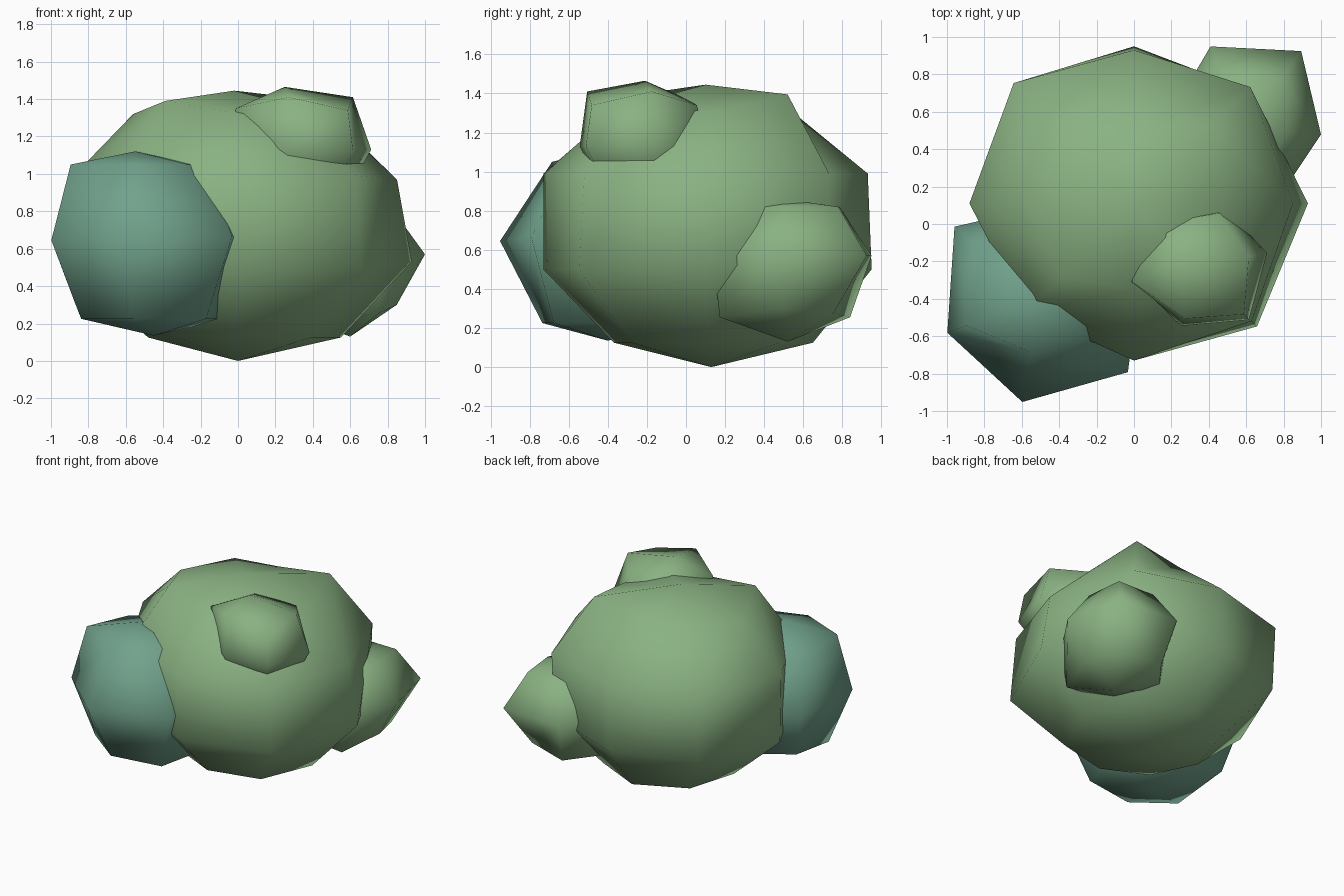
import bpy, bmesh
from math import cos, sin, radians, tau

if "Cube" in bpy.data.objects:
    bpy.data.objects.remove(bpy.data.objects["Cube"])


def make_material(name, rgb):
    mat = bpy.data.materials.new(name)
    mat.use_nodes = True
    colour = (*rgb, 1)
    mat.diffuse_color = colour
    mat.node_tree.nodes["Principled BSDF"].inputs["Base Color"].default_value = colour
    return mat


def make_clump(name, mat, centre, phase, rings, bottom, top):
    """Low-poly uneven ball: rings of (height, radii, lifted corners) closed by two poles."""
    bm = bmesh.new()
    cx, cy = centre
    count = len(rings[0][1])
    layers = []
    for z, radii, lifts in rings:
        layer = []
        for i, radius in enumerate(radii):
            angle = radians(phase) + tau * i / count
            layer.append(bm.verts.new((cx + radius * cos(angle),
                                       cy + radius * sin(angle),
                                       z + lifts.get(i, 0))))
        layers.append(layer)
    low, high = bm.verts.new(bottom), bm.verts.new(top)
    for i in range(count):
        j = (i + 1) % count
        bm.faces.new((low, layers[0][j], layers[0][i]))
        bm.faces.new((high, layers[-1][i], layers[-1][j]))
        for a, b in zip(layers, layers[1:]):
            bm.faces.new((a[i], a[j], b[j], b[i]))
    bmesh.ops.recalc_face_normals(bm, faces=bm.faces)
    for face in bm.faces:
        face.smooth = True
    mesh = bpy.data.meshes.new(name)
    bm.to_mesh(mesh)
    bm.free()
    mesh.materials.append(mat)
    obj = bpy.data.objects.new(name, mesh)
    bpy.context.collection.objects.link(obj)
    return obj


leaf_green = make_material("leaf green", (0.255, 0.445, 0.225))
teal_green = make_material("teal green", (0.165, 0.36, 0.26))

# Large central mass of foliage
make_clump("main_foliage", leaf_green, (0, 0.11), 0,
           [(0.125, [0.55, 0.52, 0.54, 0.52, 0.48, 0.46, 0.48, 0.55], {}),
            (0.5, [0.93, 0.86, 0.84, 0.89, 0.87, 0.82, 0.84, 0.93], {0: 0.03, 4: -0.03}),
            (0.99, [0.85, 0.88, 0.82, 0.91, 0.88, 0.82, 0.84, 0.89], {0: -0.02}),
            (1.35, [0.5, 0.58, 0.38, 0.5, 0.56, 0.55, 0.46, 0.5],
             {0: -0.05, 1: 0.045, 3: -0.02, 4: -0.03, 5: 0.04, 6: -0.03})],
           (0, 0.13, 0), (-0.02, 0.1, 1.445))

# Teal clump at the front
make_clump("front_clump", teal_green, (-0.5, -0.4), 20,
           [(0.225, [0.45, 0.4, 0.48, 0.36, 0.34, 0.43], {2: 0.075}),
            (0.645, [0.58, 0.52, 0.6, 0.53, 0.56, 0.61], {5: 0.02}),
            (1.05, [0.36, 0.36, 0.45, 0.42, 0.29, 0.3], {2: -0.07})],
           (-0.45, -0.4, 0.135), (-0.55, -0.4, 1.12))

# Clump at the back on the left side
make_clump("back_clump", leaf_green, (0.6, 0.52), -6,
           [(0.255, [0.25, 0.29, 0.35, 0.36, 0.36, 0.38], {0: 0.045, 1: 0.02}),
            (0.57, [0.402, 0.5, 0.47, 0.42, 0.42, 0.42], {}),
            (0.82, [0.22, 0.32, 0.29, 0.3, 0.28, 0.26], {})],
           (0.6, 0.52, 0.13), (0.58, 0.5, 0.86))

# Small clump on top
make_clump("top_clump", leaf_green, (0.36, -0.23), 12,
           [(0.95, [0.26, 0.27, 0.26, 0.27, 0.24, 0.26], {}),
            (1.13, [0.36, 0.35, 0.38, 0.4, 0.33, 0.38], {}),
            (1.37, [0.26, 0.3, 0.32, 0.38, 0.29, 0.34],
             {0: 0.04, 1: -0.03, 3: -0.02, 4: 0.04, 5: -0.03})],
           (0.36, -0.23, 0.85), (0.25, -0.21, 1.465))
